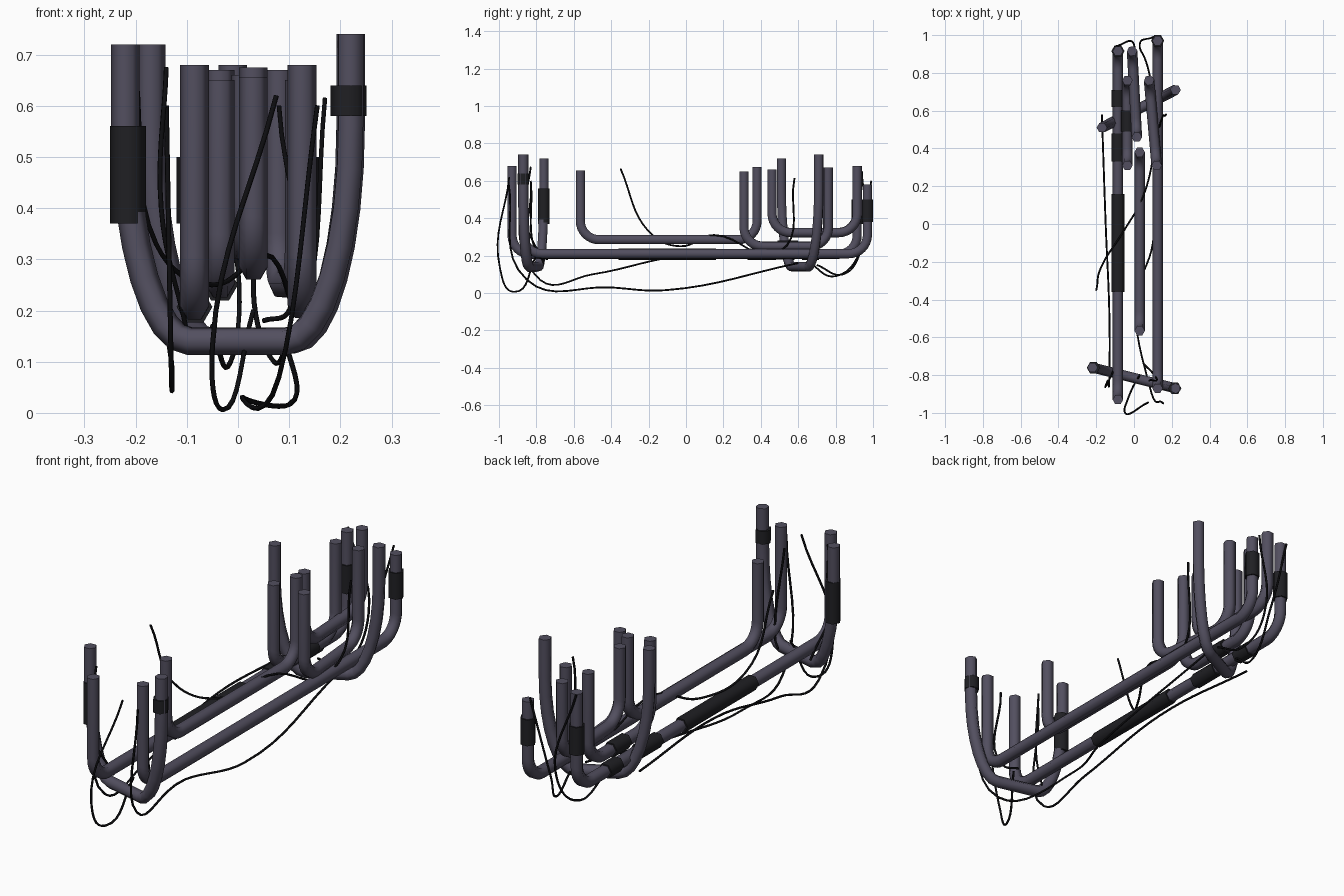
import bpy, math
from mathutils import Vector

if "Cube" in bpy.data.objects:
    bpy.data.objects.remove(bpy.data.objects["Cube"])


def material(name, rgb):
    m = bpy.data.materials.new(name)
    m.diffuse_color = (*rgb, 1)
    m.use_nodes = True
    m.node_tree.nodes["Principled BSDF"].inputs["Base Color"].default_value = m.diffuse_color
    return m


PIPE = material("pipe_grey", (0.085, 0.078, 0.115))
TAPE = material("tape_black", (0.014, 0.014, 0.017))
WIRE = material("wire_black", (0.004, 0.004, 0.005))


def tube(name, pts, radius, mat, smooth_path=False):
    """Sweep a six-sided section along a path and turn it into a mesh object."""
    cu = bpy.data.curves.new(name, 'CURVE')
    cu.dimensions = '3D'
    cu.bevel_depth = radius
    cu.bevel_resolution = 1
    cu.use_fill_caps = True
    cu.resolution_u = 8
    if smooth_path:
        sp = cu.splines.new('BEZIER')
        sp.bezier_points.add(len(pts) - 1)
        for bp, p in zip(sp.bezier_points, pts):
            bp.co = p
            bp.handle_left_type = bp.handle_right_type = 'AUTO'
    else:
        sp = cu.splines.new('POLY')
        sp.points.add(len(pts) - 1)
        for q, p in zip(sp.points, pts):
            q.co = (*p, 1)
    tmp = bpy.data.objects.new(name + "_path", cu)
    bpy.context.collection.objects.link(tmp)
    bpy.context.view_layer.update()
    me = bpy.data.meshes.new_from_object(tmp.evaluated_get(bpy.context.evaluated_depsgraph_get()))
    bpy.data.objects.remove(tmp)
    ob = bpy.data.objects.new(name, me)
    bpy.context.collection.objects.link(ob)
    me.materials.clear()
    me.materials.append(mat)
    bpy.ops.object.select_all(action='DESELECT')
    ob.select_set(True)
    bpy.context.view_layer.objects.active = ob
    bpy.ops.object.shade_smooth_by_angle(angle=math.radians(65))


def u_pipe(name, a, b, bottom, top_a, top_b, run=0.1, rise=0.1):
    """U-shaped pipe between two ground points, with elliptical corners."""
    a, b = Vector((*a, 0)), Vector((*b, 0))
    d = (b - a).normalized()
    up = Vector((0, 0, 1))
    n = 8

    def corner(p, s):
        return [p + d * s * run * (1 - math.cos(t)) + up * (bottom + rise * (1 - math.sin(t)))
                for t in (math.pi / 2 * i / n for i in range(n + 1))]
    pts = [a + up * top_a] + corner(a, 1) + corner(b, -1)[::-1] + [b + up * top_b]
    tube(name, pts, 0.028, PIPE)


def tape(name, start, axis, length):
    """Straight wrap of tape around a pipe, along one axis."""
    end = list(start)
    end[axis] += length
    tube(name, [start, end], 0.035, TAPE)


def wire(name, *pts):
    tube(name, pts, 0.005, WIRE, smooth_path=True)


# Long pipes along the length
u_pipe("long_pipe_left", (-.085, -.93), (-.085, .915), .207, .68, .65)
u_pipe("long_pipe_right", (.125, -.87), (.125, .97), .21, .68, .58)
u_pipe("middle_pipe", (.03, -.565), (.03, .38), .285, .655, .675)

# Short pipes at the back
u_pipe("short_pipe_upper", (.015, .46), (-.01, .915), .323, .66, .68)
for side, x0, x1 in (("left", -.035, -.035), ("right", .12, .08)):
    u_pipe("short_pipe_" + side, (x0, .31), (x1, .76), .25, .65, .67)

# Deep cross pipes
for end, xa, ya, yb in (("front", -.22, -.76, -.87), ("back", -.17, .51, .71)):
    u_pipe("cross_pipe_" + end, (xa, ya), (.22, yb), .14, .72, .74, .13, .42)

# Tape wraps: along the long left pipe, then on single pipes
for i, (y, length) in enumerate(((-.36, .52), (.33, .15), (.62, .09))):
    tape(f"long_pipe_tape_{i + 1}", (-.085, y, .207), 1, length)
tape("short_pipe_tape", (-.035, .49, .25), 1, .11)
tape("back_left_tape", (-.085, .915, .37), 2, .13)
tape("back_right_tape", (.125, .97, .38), 2, .12)
tape("front_left_tape", (-.215, -.761, .37), 2, .19)
tape("front_right_tape", (.216, -.87, .58), 2, .06)

# Loose wires
wire("front_loop_wire", (.075, -.945, .62), (-.05, -.994, .13), (-.03, -.92, .006), (.03, -.8, .2))
wire("low_wire", (.155, -.95, .6), (.08, -.85, .07), (.01, -.4, .03), (.1, -.1, .016), (.09, .6, .16))
wire("left_wire", (-.14, -.83, .6), (-.13, -.78, .07), (-.13, -.5, .1), (-.15, 0, .2), (-.17, .58, .18))
wire("front_left_wire", (-.14, -.83, .675), (-.15, -.86, .4), (-.1, -.76, .16))
wire("front_right_wire", (.08, -.83, .6), (.1, -.79, .2), (.05, -.74, .18))
wire("upper_wire", (-.2, -.35, .665), (-.16, -.2, .33), (-.05, -.03, .25), (.05, .15, .31),
     (.13, .5, .22), (.17, .58, .615))
wire("back_left_wire", (-.1, .94, .65), (0, .95, .28), (-.02, .8, .09), (-.05, .65, .17))
wire("back_right_wire", (.1, .99, .6), (.03, .94, .24), (.07, .84, .1), (.1, .7, .15))
